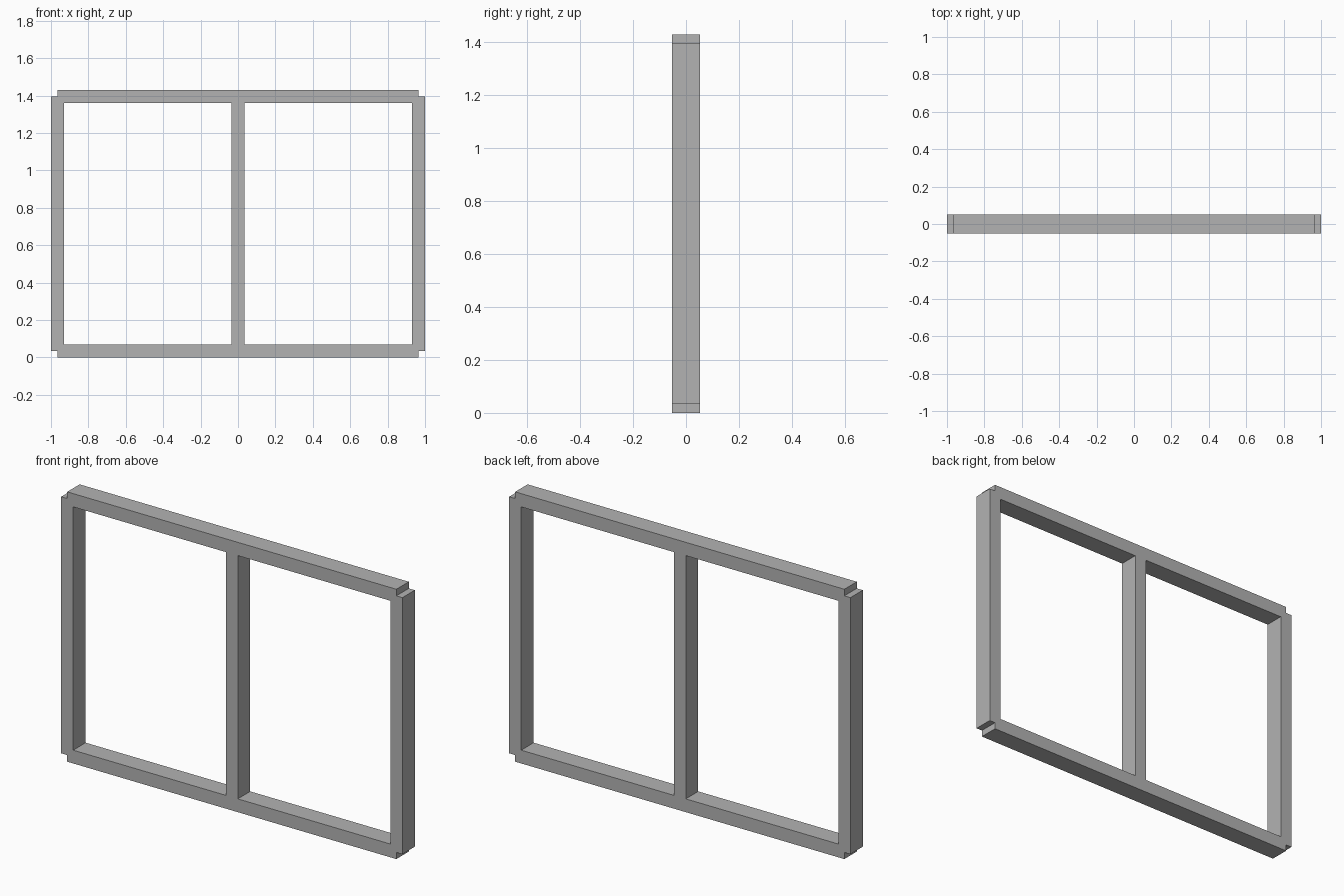
import bpy

if "Cube" in bpy.data.objects:
    bpy.data.objects.remove(bpy.data.objects["Cube"])

HALF_T = 0.0352    # half thickness of each bar
HALF_D = 0.052     # half depth of the frame
CX = 1.0 - HALF_T  # centre line of the side posts
HEIGHT = 1.43
Z0, Z1 = HALF_T, HEIGHT - HALF_T  # centre lines of the rails

grey = bpy.data.materials.new("frame grey")
grey.diffuse_color = (0.45, 0.45, 0.45, 1)
grey.use_nodes = True
grey.node_tree.nodes["Principled BSDF"].inputs["Base Color"].default_value = grey.diffuse_color


def bar(name, x0, x1, z0, z1):
    """Box spanning the given x and z range over the frame depth."""
    bpy.ops.mesh.primitive_cube_add(size=1, location=((x0 + x1) / 2, 0, (z0 + z1) / 2))
    ob = bpy.context.object
    ob.name = name
    ob.scale = (x1 - x0, 2 * HALF_D, z1 - z0)
    bpy.ops.object.transform_apply(location=False, rotation=False, scale=True)
    ob.data.materials.append(grey)


# Horizontal rails, ending on the side post centre lines
for name, z in (("bottom_rail", Z0), ("top_rail", Z1)):
    bar(name, -CX, CX, z - HALF_T, z + HALF_T)

# Upright posts, ending on the rail centre lines (gives the notched corners)
for name, x in (("left_post", -CX), ("middle_post", 0), ("right_post", CX)):
    bar(name, x - HALF_T, x + HALF_T, Z0, Z1)
